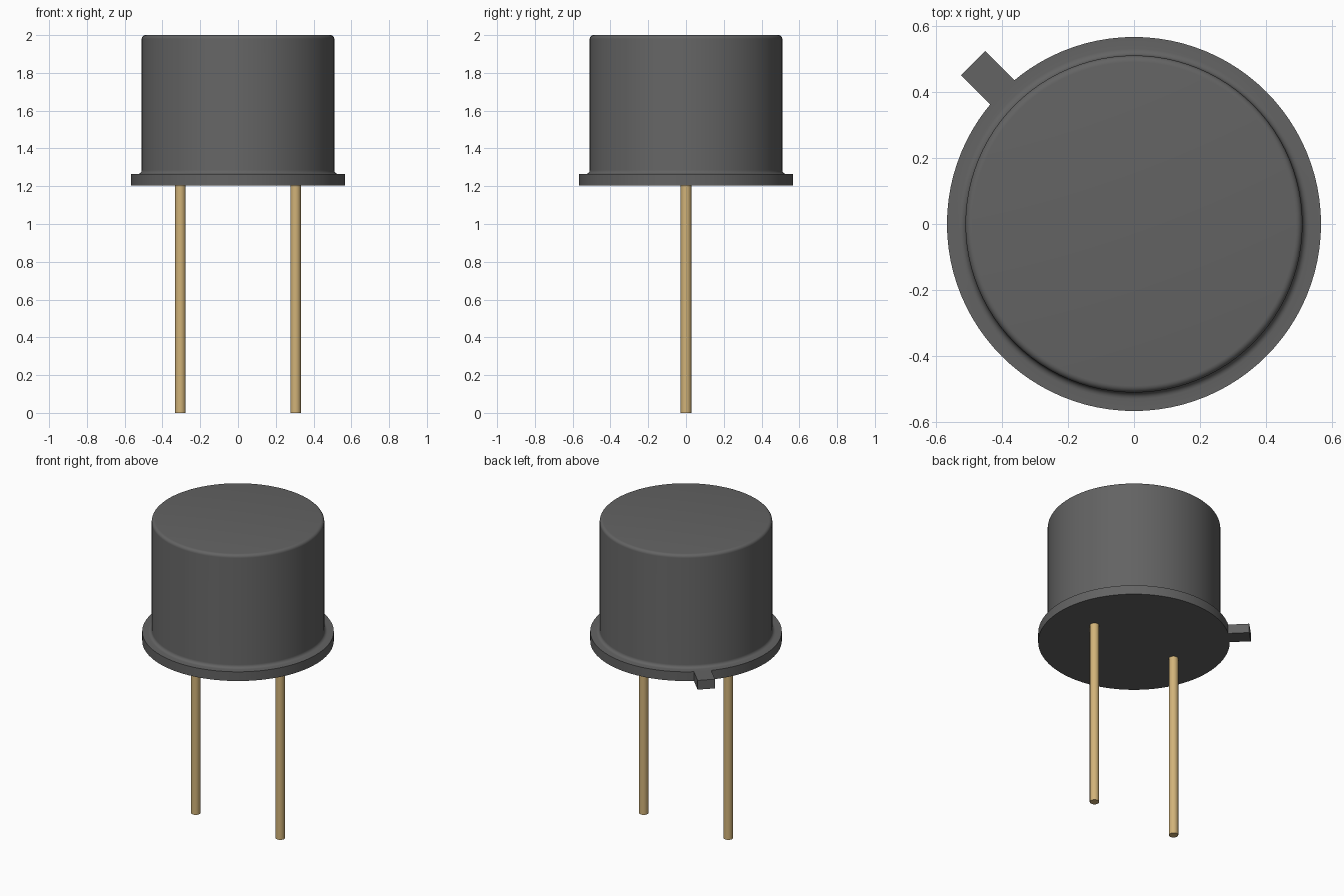
import bpy
import bmesh
from math import sin, cos, pi, radians
from mathutils import Matrix

cube = bpy.data.objects.get("Cube")
if cube:
    bpy.data.objects.remove(cube, do_unlink=True)


def make_material(name, rgb):
    mat = bpy.data.materials.new(name)
    mat.use_nodes = True
    color = (*rgb, 1)
    mat.diffuse_color = color
    mat.node_tree.nodes["Principled BSDF"].inputs["Base Color"].default_value = color
    return mat


def finish(bm, name, mat, smooth=True):
    bmesh.ops.recalc_face_normals(bm, faces=bm.faces)
    mesh = bpy.data.meshes.new(name)
    bm.to_mesh(mesh)
    bm.free()
    mesh.materials.append(mat)
    obj = bpy.data.objects.new(name, mesh)
    bpy.context.collection.objects.link(obj)
    if smooth:
        bpy.ops.object.select_all(action="DESELECT")
        obj.select_set(True)
        bpy.context.view_layer.objects.active = obj
        bpy.ops.object.shade_smooth_by_angle(angle=radians(35))
    return obj


def lathe(name, profile, mat, sides):
    """Revolve an (r, z) profile that starts and ends on the axis."""
    bm = bmesh.new()
    verts = [bm.verts.new((r, 0, z)) for r, z in profile]
    edges = [bm.edges.new(pair) for pair in zip(verts, verts[1:])]
    bmesh.ops.spin(bm, geom=verts + edges, cent=(0, 0, 0), axis=(0, 0, 1),
                   angle=2 * pi, steps=sides, use_merge=True)
    bmesh.ops.remove_doubles(bm, verts=bm.verts, dist=0.0001)
    return finish(bm, name, mat)


def arc(r, z, radius, start, end, steps=5):
    angles = [radians(start + (end - start) * i / steps) for i in range(steps + 1)]
    return [(r + radius * cos(a), z + radius * sin(a)) for a in angles]


grey = make_material("dark grey metal", (0.125, 0.125, 0.125))
gold = make_material("pale gold", (0.64, 0.45, 0.19))

BASE, FLANGE_TOP, TOP = 1.205, 1.265, 2.0
FLANGE_R, CAN_R, FILLET = 0.566, 0.51, 0.02

# Can with flange, base fillet and rounded top edge
profile = [(0, BASE), (FLANGE_R, BASE), (FLANGE_R, FLANGE_TOP)]
profile += arc(CAN_R + FILLET, FLANGE_TOP + FILLET, FILLET, 270, 180)
profile += arc(CAN_R - FILLET, TOP - FILLET, FILLET, 0, 90)
profile += [(0, TOP)]
lathe("can", profile, grey, 96)

# Locating tab on the flange, pointing diagonally back
bm = bmesh.new()
inner, outer, width = 0.54, 0.688, 0.104
place = (Matrix.Rotation(radians(135), 4, "Z")
         @ Matrix.Translation(((inner + outer) / 2, 0, (BASE + FLANGE_TOP) / 2))
         @ Matrix.Diagonal((outer - inner, width, FLANGE_TOP - BASE, 1)))
bmesh.ops.create_cube(bm, size=1, matrix=place)
finish(bm, "locating_tab", grey, smooth=False)

# Two straight leads
for side, x in (("right", -0.305), ("left", 0.305)):
    r = 0.028
    lead = lathe(side + "_lead", [(0, 0), (r, 0), (r, BASE + 0.01), (0, BASE + 0.01)], gold, 24)
    lead.location.x = x
